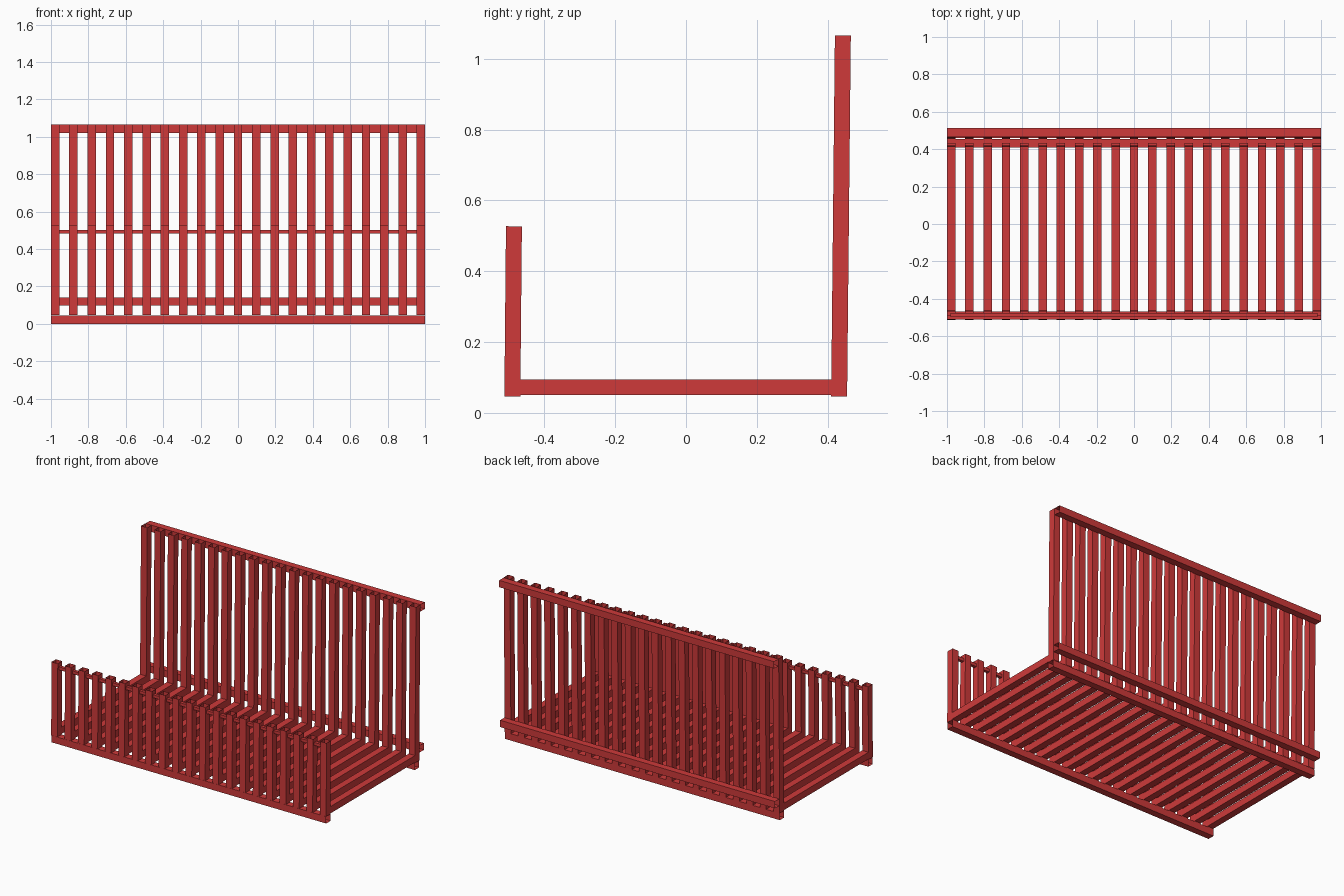
import bpy
from mathutils import Vector

if "Cube" in bpy.data.objects:
    bpy.data.objects.remove(bpy.data.objects["Cube"])

red = bpy.data.materials.new("red paint")
red.diffuse_color = (0.62, 0.042, 0.042, 1)
red.use_nodes = True
red.node_tree.nodes["Principled BSDF"].inputs["Base Color"].default_value = red.diffuse_color

S = 0.045           # bar section
N = 21              # slats per row
STEP = (2 - S) / (N - 1)
X0 = -1 + S / 2


def tube(name, a, b, size=S):
    """Open-ended square tube running from a to b."""
    a, b = Vector(a), Vector(b)
    d = (b - a).normalized()
    u = Vector((0, 1, 0)) if abs(d.x) > 0.9 else Vector((1, 0, 0))
    w = d.cross(u)
    h = size / 2
    corners = [u * h + w * h, -u * h + w * h, -u * h - w * h, u * h - w * h]
    verts = [a + c for c in corners] + [b + c for c in corners]
    faces = [(i, (i + 1) % 4, (i + 1) % 4 + 4, i + 4) for i in range(4)]
    mesh = bpy.data.meshes.new(name)
    mesh.from_pydata(verts, [], faces)
    mesh.materials.append(red)
    ob = bpy.data.objects.new(name, mesh)
    bpy.context.collection.objects.link(ob)
    return ob


def slat_row(name, a, b):
    """Row of equal slats repeated along x; a and b are (y, z) ends."""
    ob = tube(name, (X0, *a), (X0, *b))
    mod = ob.modifiers.new("repeat", 'ARRAY')
    mod.count = N
    mod.use_relative_offset = False
    mod.use_constant_offset = True
    mod.constant_offset_displace = (STEP, 0, 0)
    return ob


def rail(name, y, z, half=1.0, size=S):
    return tube(name, (-half, y, z), (half, y, z), size)


# long horizontal rails
rail("front_bottom_rail", -0.489, S / 2)
rail("back_bottom_rail", 0.431, S / 2)
rail("back_lower_rail", 0.481, 0.119)
rail("back_top_rail", 0.490, 1.042)
# thin rod threaded through the front slats
rail("front_rod", -0.487, 0.492, 0.98, 0.02)

# slat rows: floor, slightly leaning front and back
slat_row("floor_slats", (-0.489, 0.0725), (0.433, 0.0725))
slat_row("front_slats", (-0.4905, 0.046), (-0.486, 0.527))
slat_row("back_slats", (0.4325, 0.046), (0.4430, 1.066))
